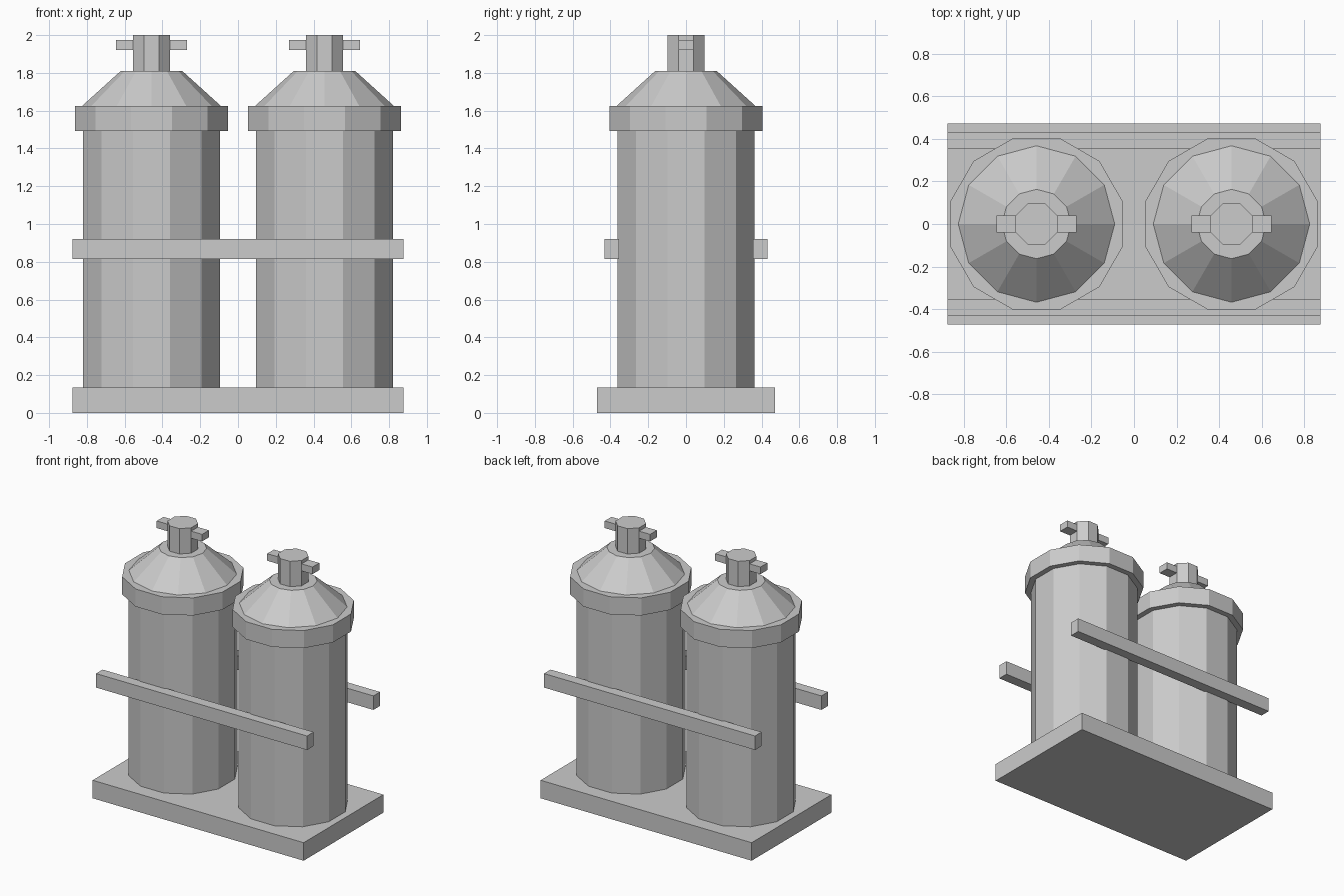
import bpy
from math import pi

cube = bpy.data.objects.get("Cube")
if cube:
    bpy.data.objects.remove(cube, do_unlink=True)

# Single painted metal colour
grey = bpy.data.materials.new("grey_metal")
grey.use_nodes = True
grey.diffuse_color = (0.6, 0.6, 0.6, 1)
grey.node_tree.nodes["Principled BSDF"].inputs["Base Color"].default_value = grey.diffuse_color


def finish(name):
    obj = bpy.context.object
    obj.name = obj.data.name = name
    obj.data.materials.append(grey)
    return obj


def box(name, center, size):
    bpy.ops.mesh.primitive_cube_add(size=1, location=center)
    obj = finish(name)
    obj.data.transform(obj.matrix_basis.to_3x3().to_4x4())
    obj.scale = size
    return obj


def prism(name, x, sides, r_low, r_high, z_low, z_high, turn=0):
    bpy.ops.mesh.primitive_cone_add(
        vertices=sides, radius1=r_low, radius2=r_high, depth=z_high - z_low,
        location=(x, 0, (z_low + z_high) / 2), rotation=(0, 0, turn))
    return finish(name)


# Base plate and the two clamping rails
box("base_plate", (0, 0, 0.0675), (1.75, 0.944, 0.135))
for side, sign in (("front", -1), ("back", 1)):
    box(side + "_rail", (0, sign * 0.393, 0.867), (1.75, 0.078, 0.105))

# Pair of gas tanks
for side, x in (("right", -0.458), ("left", 0.458)):
    prism(side + "_tank_body", x, 12, 0.376, 0.376, 0.13, 1.5, pi / 12)
    prism(side + "_collar", x, 12, 0.418, 0.418, 1.493, 1.625, pi / 12)
    prism(side + "_shoulder", x, 12, 0.373, 0.163, 1.62, 1.81)
    prism(side + "_valve", x, 8, 0.106, 0.106, 1.805, 2.0, pi / 8)
    box(side + "_valve_handle", (x, 0, 1.948), (0.376, 0.08, 0.053))
